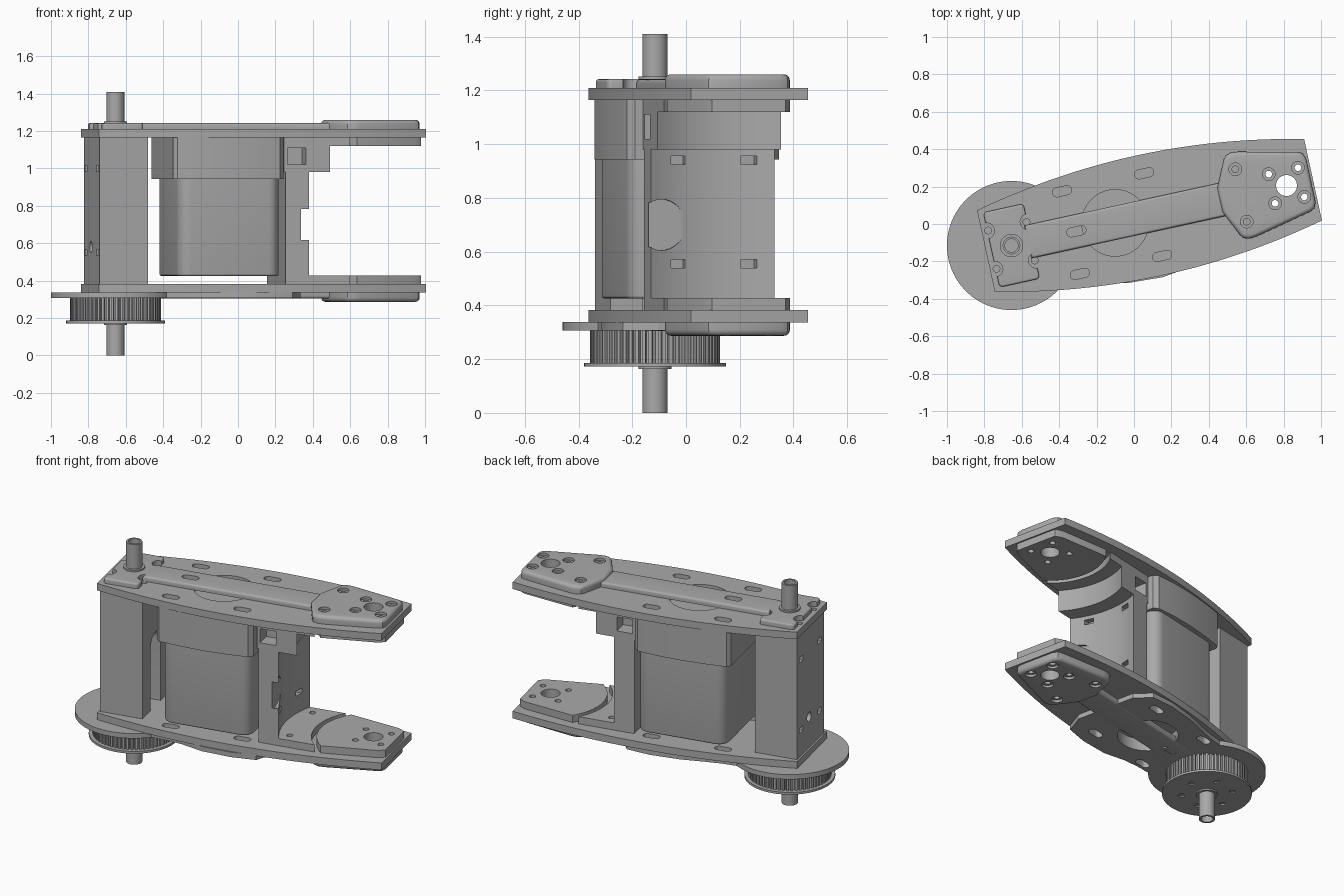
import bpy, bmesh, math
from mathutils import Vector, Matrix

if "Cube" in bpy.data.objects:
    bpy.data.objects.remove(bpy.data.objects["Cube"])

grey = bpy.data.materials.new("machined grey")
grey.use_nodes = True
grey.diffuse_color = (0.4, 0.4, 0.4, 1)
grey.node_tree.nodes["Principled BSDF"].inputs["Base Color"].default_value = (0.4, 0.4, 0.4, 1)

# Parts are built along the arm: near pivot at the origin, far pivot at (FAR, 0)
FAR, MOTOR, MID = 1.505, 0.567, 0.775
parts = []


def circle(u, v, r, n=48):
    return [(u + r * math.cos(2 * math.pi * i / n), v + r * math.sin(2 * math.pi * i / n)) for i in range(n)]


def arc(u, v, r, a0, a1, n=14):
    angles = [math.radians(a0 + (a1 - a0) * i / n) for i in range(n + 1)]
    return [(u + r * math.cos(a), v + r * math.sin(a)) for a in angles]


def rect(u0, u1, v0, v1):
    return [(u0, v0), (u1, v0), (u1, v1), (u0, v1)]


def slot(u, v, half=0.028, r=0.024):
    return arc(u + half, v, r, -90, 90) + arc(u - half, v, r, 90, 270)


def rounded(u, v, hu, hv, r):
    pts = []
    for su, sv, a in ((1, 1, 0), (-1, 1, 90), (-1, -1, 180), (1, -1, 270)):
        pts += arc(u + su * (hu - r), v + sv * (hv - r), r, a, a + 90, 6)
    return pts


def mirror_v(pts):
    return pts + [(u, -v) for u, v in reversed(pts)]


def prism(outline, z0, z1, bevel=0, bevel_z=None):
    bm = bmesh.new()
    face = bm.faces.new([bm.verts.new((u, v, z0)) for u, v in outline])
    ext = bmesh.ops.extrude_face_region(bm, geom=[face])
    bmesh.ops.translate(bm, vec=(0, 0, z1 - z0), verts=[g for g in ext["geom"] if isinstance(g, bmesh.types.BMVert)])
    bmesh.ops.recalc_face_normals(bm, faces=bm.faces)
    if bevel:
        rim = [e for e in bm.edges if all(abs(v.co.z - bevel_z) < 1e-5 for v in e.verts)]
        bmesh.ops.bevel(bm, geom=rim, offset=bevel, segments=4, profile=0.5, affect='EDGES')
    return bm


def to_object(name, bm):
    mesh = bpy.data.meshes.new(name)
    bm.to_mesh(mesh)
    bm.free()
    obj = bpy.data.objects.new(name, mesh)
    bpy.context.collection.objects.link(obj)
    return obj


def part(name, bm, cuts=()):
    """Make a part; each cut is (outline, z0, z1) or a ready bmesh."""
    obj = to_object(name, bm)
    helpers = []
    for c in cuts:
        cutter = to_object("cutter", prism(*c) if isinstance(c, tuple) else c)
        cutter.hide_render = True
        mod = obj.modifiers.new("cut", 'BOOLEAN')
        mod.operation, mod.solver, mod.object = 'DIFFERENCE', 'EXACT', cutter
        helpers.append(cutter)
    if helpers:
        bpy.context.view_layer.update()
        mesh = bpy.data.meshes.new_from_object(obj.evaluated_get(bpy.context.evaluated_depsgraph_get()))
        obj.modifiers.clear()
        obj.data = mesh
        for h in helpers:
            bpy.data.objects.remove(h)
    obj.data.materials.clear()
    obj.data.materials.append(grey)
    parts.append(obj)
    return obj


def lying_cylinder(u0, u1, v, z, r):
    bm = bmesh.new()
    m = Matrix.Translation(((u0 + u1) / 2, v, z)) @ Matrix.Rotation(math.pi / 2, 4, 'Y')
    bmesh.ops.create_cone(bm, cap_ends=True, segments=32, radius1=r, radius2=r, depth=u1 - u0, matrix=m)
    return bm


# Shared outlines
edge = [-0.14 + 1.79 * i / 24 for i in range(25)]
plate = mirror_v([(u, 0.328 - 0.105 * ((u - 0.755) / 0.895) ** 2) for u in edge])
pad = mirror_v([(1.14, 0.065), (1.205, 0.205), (1.22, 0.225), (1.25, 0.235), (1.29, 0.232),
                (1.60, 0.163), (1.625, 0.15), (1.638, 0.12)])
near_screws = [(a, b) for a in (-0.105, 0.105) for b in (-0.105, 0.105)]
far_screws = [(FAR + a, b) for a in (-0.08, 0.08) for b in (-0.08, 0.08)] + [(1.256, 0.143), (1.256, -0.143)]
slots = [(u, v) for u in (0.325, MID) for v in (-0.226, 0.226)]
far_hole = circle(FAR, 0, 0.056)

# The two side plates, each with outer pad, rib and inner bearing pad
for name, zin, s in (("upper", 1.165, 1), ("lower", 0.382, -1)):
    def span(a, b):
        return tuple(sorted((zin + s * a, zin + s * b)))
    through = span(-0.1, 0.2)
    holes = [(slot(u, v), *through) for u, v in slots]
    holes += [(circle(MOTOR, 0, 0.178), *through), (far_hole, *through)]
    holes += [(circle(u, v, 0.018, 16), *through) for u, v in near_screws + far_screws]
    part(name + "_plate", prism(plate, *span(0, 0.045)), holes)

    top = zin + s * 0.095
    holes = [(far_hole, *through)]
    for u, v in far_screws:
        holes += [(circle(u, v, 0.018, 16), *through), (circle(u, v, 0.034, 24), *span(0.08, 0.2))]
    part(name + "_outer_pad", prism(pad, *span(0.045, 0.095), 0.022, top), holes)

    rib_top = zin + s * 0.077
    part(name + "_rib", prism(rect(0.09, 1.16, -0.09, 0.09), *span(0.044, 0.077), 0.015, rib_top),
         [(slot(0.355, 0), *through)])

    # Bearing pad with a curved heel, and the curved ledge that faces it
    a = math.degrees(math.asin(0.232 / 0.33))
    inner = arc(FAR, 0, 0.33, 180 - a, 180 + a) + [(1.60, -0.165), (1.64, -0.14), (1.64, 0.14), (1.60, 0.165)]
    part(name + "_bearing_pad", prism(inner, *span(-0.046, 0)),
         [(far_hole, *through)] + [(circle(u, v, 0.018, 16), *through) for u, v in far_screws[:4]])
    a = math.degrees(math.asin(0.235 / 0.36))
    ledge = arc(FAR, 0, 0.36, 180 - a, 180 + a) + [(0.88, -0.235), (0.88, 0.235)]
    part(name + "_curved_ledge", prism(ledge, *span(-0.046, 0)),
         [(circle(1.05, v, 0.018, 16), *through) for v in (-0.17, 0.17)])

# Near-end cap on the upper plate, relieved around its screws
part("near_cap", prism(rounded(0, 0, 0.11, 0.205, 0.02), 1.209, 1.242, 0.01, 1.242),
     [(circle(u * 1.08, v, 0.042, 24), 1.2, 1.3) for u, v in near_screws])
part("shaft_collar", prism(circle(0, 0, 0.062), 1.24, 1.252))

# Belt guard: round disc flowing into the motor base
body = [(0.22, 0.265), (0.32, 0.27), (0.42, 0.285), (0.56, 0.31), (0.75, 0.32), (0.9, 0.30), (0.97, 0.2)]
lower_body = [(u, -v - (0.018 if 0.5 < u < 0.92 else 0)) for u, v in reversed(body)]
part("belt_guard", prism(arc(0, 0, 0.345, 52, 308, 60) + lower_body[::-1] + body[::-1], 0.307, 0.338),
     [(circle(MOTOR, 0, 0.178), 0.2, 0.5)] + [(slot(u, v), 0.2, 0.5) for u, v in slots])

# Toothed pulley, its flange and the hollow shaft
teeth = []
for i in range(60):
    for f, r in ((0, 0.242), (0.5, 0.242), (0.6, 0.226), (0.9, 0.226)):
        t = 2 * math.pi * (i + f) / 60
        teeth.append((r * math.cos(t), r * math.sin(t)))
part("pulley_teeth", prism(teeth, 0.184, 0.308))
ring = [(0.15 * math.cos(k * math.pi / 3), 0.15 * math.sin(k * math.pi / 3)) for k in range(6)]
part("pulley_flange", prism(circle(0, 0, 0.264, 64), 0.172, 0.186),
     [(circle(u, v, 0.018, 16), 0.1, 0.18) for u, v in ring])
part("pulley_hub", prism(circle(0, 0, 0.062), 0.163, 0.173))
part("shaft", prism(circle(0, 0, 0.047), 0, 1.41), [(circle(0, 0, 0.035), -0.1, 1.5)])

# Near post with a cable channel and screw pockets
cuts = [(rect(0.03, 0.2, -0.075, 0.075), 0.3, 0.78), lying_cylinder(0.03, 0.2, 0, 0.78, 0.075),
        lying_cylinder(-0.2, -0.06, 0.02, 0.58, 0.03)]
for z in (0.55, 1.0):
    for v in (-0.14, 0.14):
        cuts.append((rect(-0.2, -0.1, v - 0.025, v + 0.025), z - 0.016, z + 0.016))
part("near_post", prism(rect(-0.13, 0.135, -0.2, 0.2), 0.38, 1.166), cuts)

# Motor and its mounting block with gently bowed sides
part("motor", prism(rounded(MOTOR, 0, 0.278, 0.278, 0.065), 0.425, 0.95, 0.012, 0.425))
block = mirror_v([(MOTOR - 0.31, 0.27), (MOTOR - 0.29, 0.292), (MOTOR - 0.15, 0.306), (MOTOR, 0.312),
                  (MOTOR + 0.15, 0.306), (MOTOR + 0.27, 0.29), (MOTOR + 0.295, 0.265)])
part("motor_mount", prism(block, 0.943, 1.166))

# Far column: concave face clearing the joint, with side scallop and pockets
a = math.degrees(math.asin(0.235 / 0.55))
column = arc(FAR, 0, 0.55, 180 - a, 180 + a) + [(0.88, -0.235), (0.88, 0.235)]
cuts = [lying_cylinder(0.965, 1.1, -0.19, 0.7, 0.095)]
for z in (0.555, 0.94):
    for v in (-0.125, 0.145):
        cuts.append((rect(0.935, 1.1, v - 0.028, v + 0.028), z - 0.016, z + 0.016))
part("far_column", prism(column, 0.38, 1.0), cuts)
a = math.degrees(math.asin(0.235 / 0.45))
head = arc(FAR, 0, 0.45, 180 - a, 180 + a) + [(0.87, -0.235), (0.87, 0.235)]
part("far_column_head", prism(head, 0.98, 1.166),
     [(rect(0.89, 0.99, sv * 0.2 - 0.06, sv * 0.2 + 0.06), 1.02, 1.11) for sv in (-1, 1)])

# Swing the whole arm into place and smooth the round faces
place = Matrix.Translation((-0.655, -0.115, 0)) @ Matrix.Rotation(math.radians(12.3), 4, 'Z')
bpy.ops.object.select_all(action='DESELECT')
for obj in parts:
    obj.data.transform(place)
    obj.select_set(True)
bpy.context.view_layer.objects.active = parts[0]
bpy.ops.object.shade_smooth_by_angle(angle=math.radians(30))
